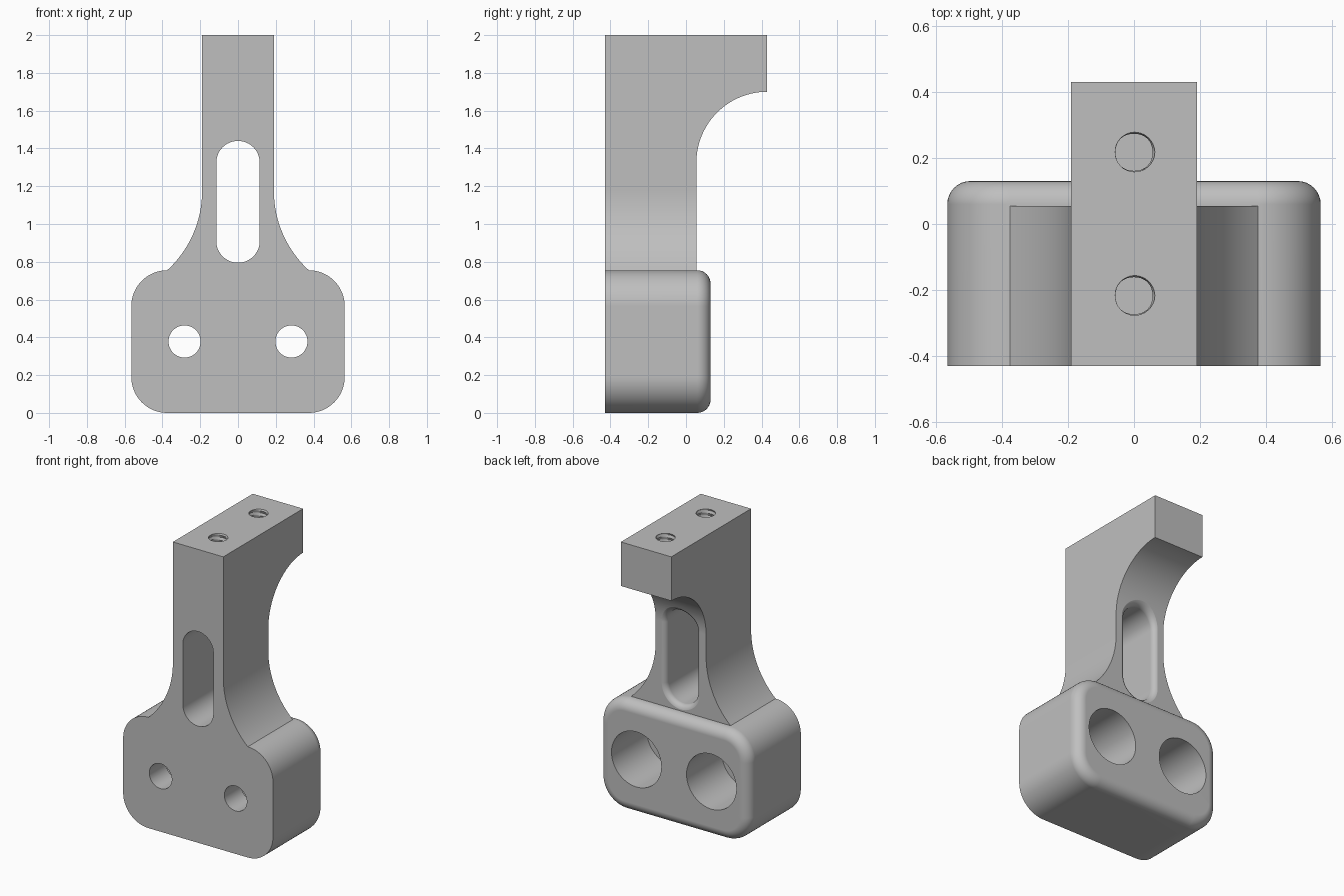
import bpy, bmesh
from math import sin, cos, pi, sqrt, asin

cube = bpy.data.objects.get("Cube")
if cube:
    bpy.data.objects.remove(cube, do_unlink=True)

FRONT, BACK, ARM_BACK, TIP = -0.43, 0.13, 0.055, 0.43
HALF, BLOCK_TOP, CORNER = 0.565, 0.755, 0.19
NECK, ARC_Z, ARC_R = 0.19, 1.325, 0.375

grey = bpy.data.materials.new("light grey")
grey.use_nodes = True
grey.diffuse_color = (0.52, 0.52, 0.52, 1)
grey.node_tree.nodes["Principled BSDF"].inputs["Base Color"].default_value = grey.diffuse_color


def arc(cx, cy, r, a0, a1, n=16):
    """Points on an arc, angles in units of pi."""
    return [(cx + r * cos(pi * (a0 + (a1 - a0) * i / n)),
             cy + r * sin(pi * (a0 + (a1 - a0) * i / n))) for i in range(n + 1)]


def loft(name, rings, round_back=0):
    """Closed solid through rings of equal point count."""
    bm = bmesh.new()
    rows = [[bm.verts.new(p) for p in ring] for ring in rings]
    n = len(rows[0])
    for a, b in zip(rows, rows[1:]):
        for i in range(n):
            j = (i + 1) % n
            bm.faces.new((a[i], a[j], b[j], b[i]))
    bm.faces.new(rows[0])
    bm.faces.new(rows[-1])
    bmesh.ops.recalc_face_normals(bm, faces=bm.faces)
    if round_back:
        rim = [e for e in bm.edges if all(v in rows[-1] for v in e.verts)]
        bmesh.ops.bevel(bm, geom=rim, offset=round_back, segments=8,
                        profile=0.5, affect='EDGES')
    mesh = bpy.data.meshes.new(name)
    bm.to_mesh(mesh)
    bm.free()
    mesh.materials.append(grey)
    ob = bpy.data.objects.new(name, mesh)
    bpy.context.collection.objects.link(ob)
    return ob


def prism_y(name, outline, y0, y1, round_back=0):
    return loft(name, [[(x, y, z) for x, z in outline] for y in (y0, y1)], round_back)


def combine(ob, other, operation):
    """Boolean with another part, which is then removed."""
    bpy.context.view_layer.objects.active = ob
    mod = ob.modifiers.new("combine", 'BOOLEAN')
    mod.operation, mod.solver, mod.object = operation, 'EXACT', other
    bpy.ops.object.modifier_apply(modifier=mod.name)
    bpy.data.objects.remove(other, do_unlink=True)


# Mounting block with rounded corners and a rounded back rim
cx, low, high = HALF - CORNER, CORNER, BLOCK_TOP - CORNER
block_outline = (arc(cx, low, CORNER, -0.5, 0) + arc(cx, high, CORNER, 0, 0.5)
                 + arc(-cx, high, CORNER, 0.5, 1) + arc(-cx, low, CORNER, 1, 1.5))
bracket = prism_y("bracket", block_outline, FRONT, BACK, round_back=0.07)

# Arm flaring into the block
flare_r = 0.57
drop = sqrt(flare_r ** 2 - (NECK + flare_r - cx) ** 2)
flare = arc(NECK + flare_r, BLOCK_TOP + drop, flare_r, 1 + asin(drop / flare_r) / pi, 1, 20)
right_half = [(0.3, 0.6)] + flare + [(NECK, 2)]
arm = prism_y("arm", right_half + [(-x, z) for x, z in reversed(right_half)], FRONT, TIP)

# Curved hollow under the overhang
hollow = ([(0.7, 0.4), (ARM_BACK, 0.4)] + arc(TIP, ARC_Z, ARC_R, 1, 0.5, 28)
          + [(0.7, ARC_Z + ARC_R)])
combine(arm, loft("hollow_cutter", [[(x, y, z) for y, z in hollow] for x in (-0.6, 0.6)]),
        'DIFFERENCE')
combine(bracket, arm, 'UNION')


# Long slot, its back edge rounded along the curved surface
def arm_surface(z):
    return ARM_BACK if z < ARC_Z else TIP - sqrt(ARC_R ** 2 - (z - ARC_Z) ** 2)


def slot_ring(grow, depth=None, y=None):
    r = 0.115 + grow
    ring = arc(0, ARC_Z, r, 0, 1, 24) + arc(0, 0.91, r, 1, 2, 24)
    return [(x, arm_surface(z) + 0.001 - depth if y is None else y, z) for x, z in ring]


fillet = 0.038
rings = [slot_ring(0, y=-0.6)]
for i in range(7):
    t = pi / 2 * i / 6
    rings.append(slot_ring(fillet * (1 - cos(t)), depth=fillet * (1 - sin(t))))
rings.append(slot_ring(fillet, y=0.5))
combine(bracket, loft("slot_cutter", rings), 'DIFFERENCE')

# Bolt holes through the block with wide counterbores from the back
for side in (-1, 1):
    for radius, y0, y1 in ((0.085, -0.6, 0), (0.188, -0.25, 0.3)):
        circle = arc(side * 0.283, 0.378, radius, 0, 2, 48)[:-1]
        combine(bracket, prism_y("bolt_cutter", circle, y0, y1), 'DIFFERENCE')

# Threaded screw holes in the top
pitch, steps, sides = 0.034, 4, 32
for y in (-0.217, 0.217):
    rings = []
    for k in range(33):
        z = 1.76 + k * pitch / steps
        ring = []
        for s in range(sides):
            phase = (k / steps - s / sides) % 1
            r = 0.056 + 0.016 * abs(phase - 0.5)
            a = 2 * pi * s / sides
            ring.append((r * cos(a), y + r * sin(a), z))
        rings.append(ring)
    combine(bracket, loft("thread_cutter", rings), 'DIFFERENCE')

# Smooth curved faces, crisp edges
bpy.ops.object.select_all(action='DESELECT')
bracket.select_set(True)
bpy.context.view_layer.objects.active = bracket
bpy.ops.object.shade_smooth_by_angle(angle=pi / 6)
weighted = bracket.modifiers.new("even_shading", 'WEIGHTED_NORMAL')
weighted.keep_sharp = True
